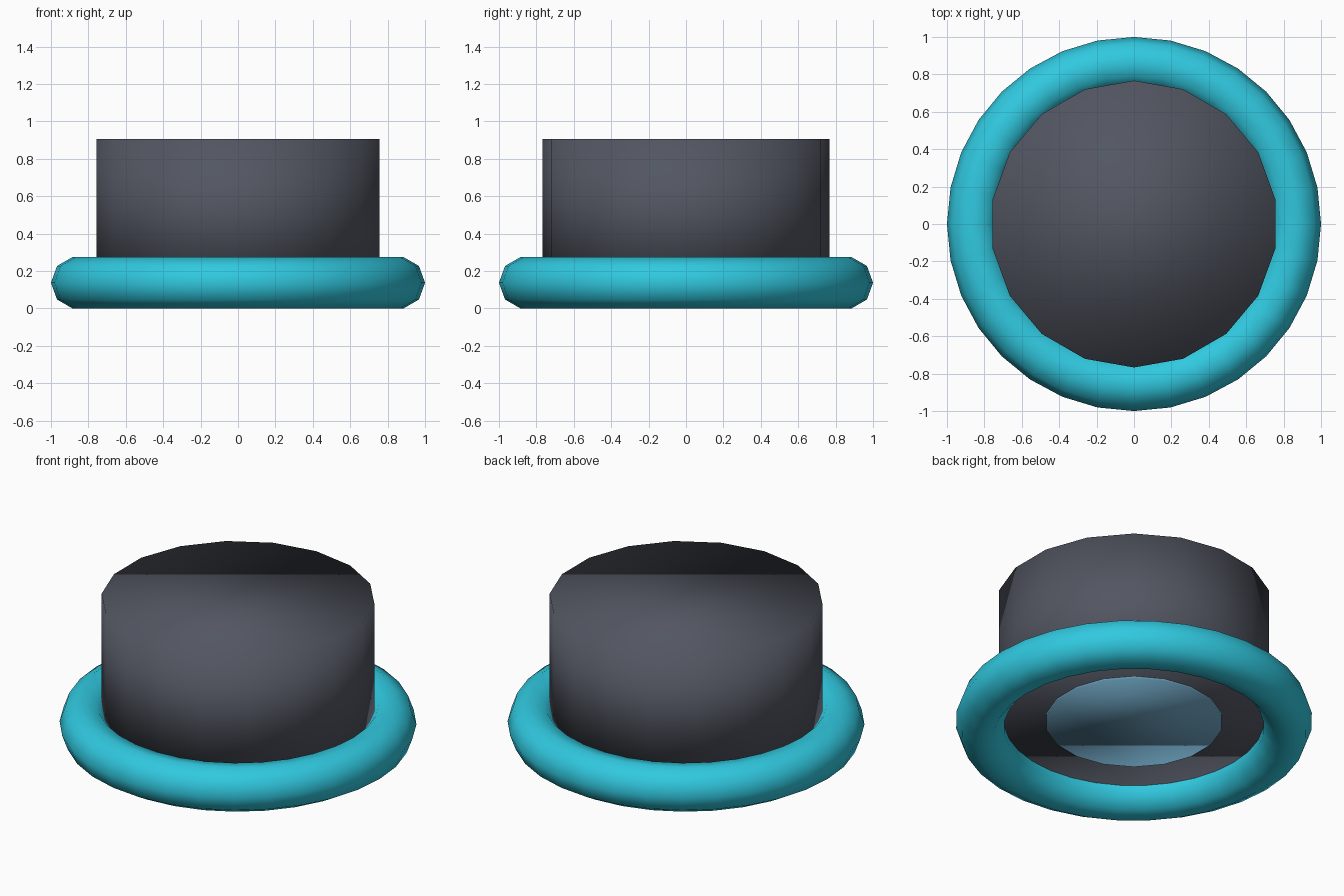
import bpy

cube = bpy.data.objects.get("Cube")
if cube:
    bpy.data.objects.remove(cube, do_unlink=True)


def material(name, color):
    mat = bpy.data.materials.new(name)
    mat.use_nodes = True
    mat.diffuse_color = (*color, 1)
    bsdf = next(n for n in mat.node_tree.nodes if n.type == "BSDF_PRINCIPLED")
    bsdf.inputs["Base Color"].default_value = (*color, 1)
    return mat


def finish(name, mat):
    """Name, colour and fully smooth the active object."""
    obj = bpy.context.object
    obj.name = name
    obj.data.materials.append(mat)
    bpy.ops.object.shade_smooth()
    return obj


def drum(name, radius, bottom, top, mat):
    bpy.ops.mesh.primitive_cylinder_add(
        vertices=18, radius=radius, depth=top - bottom,
        location=(0, 0, (bottom + top) / 2))
    return finish(name, mat)


turquoise = material("turquoise", (0.03, 0.58, 0.74))
charcoal = material("charcoal", (0.085, 0.093, 0.12))
pale_blue = material("pale_blue", (0.15, 0.36, 0.52))

# Rounded ring around the base
bpy.ops.mesh.primitive_torus_add(
    major_segments=32, minor_segments=9,
    major_radius=0.8604, minor_radius=0.1396, location=(0, 0, 0.1375))
finish("base_ring", turquoise)

# Tall body rising from the middle of the ring
drum("body", 0.767, 0.137, 0.905, charcoal)

# Lens set into the underside
drum("underside_lens", 0.497, 0.124, 0.16, pale_blue)
